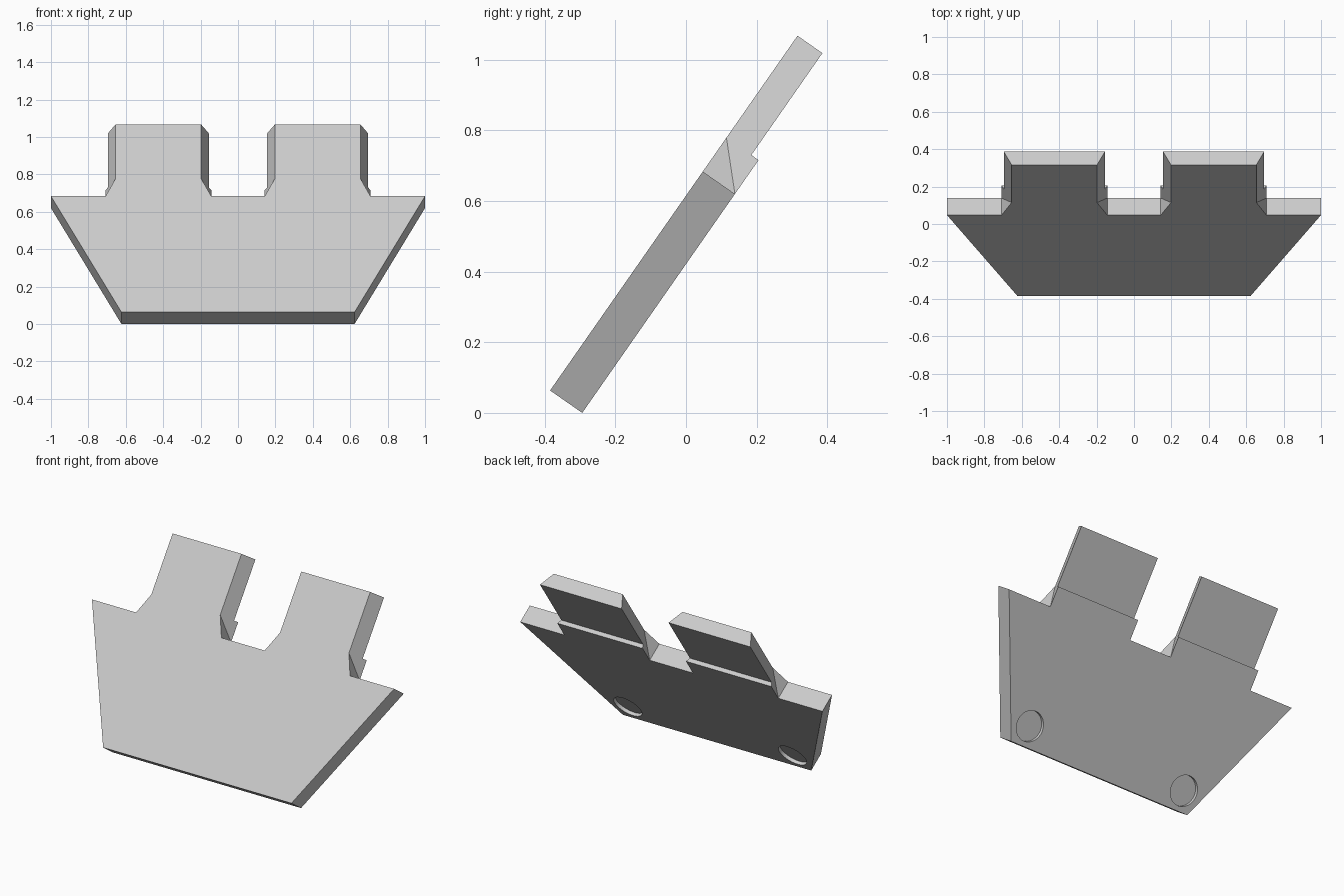
import bpy, bmesh, math
from mathutils import Matrix

cube = bpy.data.objects.get("Cube")
if cube:
    bpy.data.objects.remove(cube, do_unlink=True)

THICK, TAB_THICK = 0.111, 0.086      # body and upper tab thickness
SHOULDER, STEP, TOP = 0.756, 0.873, 1.225   # heights along the plate

grey = bpy.data.materials.new("light grey")
grey.use_nodes = True
grey.diffuse_color = (0.6, 0.6, 0.6, 1)
grey.node_tree.nodes["Principled BSDF"].inputs["Base Color"].default_value = (0.6, 0.6, 0.6, 1)


def make_object(name, bm):
    bmesh.ops.recalc_face_normals(bm, faces=bm.faces[:])
    mesh = bpy.data.meshes.new(name)
    bm.to_mesh(mesh)
    bm.free()
    mesh.materials.append(grey)
    obj = bpy.data.objects.new(name, mesh)
    bpy.context.collection.objects.link(obj)
    return obj


def outline(inner, outer):
    """Closed outline: right half from bottom to centre, then mirrored."""
    half = [(0.623, 0), (1, SHOULDER), (0.708, SHOULDER), (outer, STEP), (outer, TOP),
            (inner, TOP), (inner, STEP), (0.143, SHOULDER)]
    return half + [(-x, y) for x, y in reversed(half)]


# Plate lying flat: narrow front outline lofted to a wider back outline
bm = bmesh.new()
front = [bm.verts.new((x, y, 0)) for x, y in outline(0.198, 0.654)]
back = [bm.verts.new((x, y, -THICK)) for x, y in outline(0.143, 0.708)]
bm.faces.new(front)
bm.faces.new(back)
count = len(front)
for i in range(count):
    j = (i + 1) % count
    a, b, c, d = front[i], front[j], back[j], back[i]
    low, high = sorted((a.co.y, b.co.y))
    if low == a.co.y and abs(low - SHOULDER) < 1e-4 and abs(high - STEP) < 1e-4:
        bm.faces.new((a, b, d))          # flared foot, rising edge
        bm.faces.new((b, c, d))
    elif abs(low - SHOULDER) < 1e-4 and abs(high - STEP) < 1e-4:
        bm.faces.new((a, b, c))          # flared foot, falling edge
        bm.faces.new((a, c, d))
    else:
        bm.faces.new((a, b, c, d))
plate = make_object("slanted_plate", bm)

# Cutters: step behind the tabs and two shallow round recesses
bm = bmesh.new()
box = Matrix.Translation((0, STEP + 0.5, -TAB_THICK - 0.5)) @ Matrix.Diagonal((3, 1, 1, 1))
bmesh.ops.create_cube(bm, size=1, matrix=box)
cutters = [make_object("step_cutter", bm)]
for side, x in (("left", 0.545), ("right", -0.545)):
    bm = bmesh.new()
    bmesh.ops.create_cone(bm, cap_ends=True, segments=32, radius1=0.087, radius2=0.087,
                          depth=0.1, matrix=Matrix.Translation((x, 0.115, -THICK - 0.03)))
    cutters.append(make_object(side + "_recess_cutter", bm))

bpy.context.view_layer.objects.active = plate
plate.select_set(True)
for cutter in cutters:
    cutter.hide_render = True
    mod = plate.modifiers.new(cutter.name, "BOOLEAN")
    mod.operation, mod.solver, mod.object = "DIFFERENCE", "EXACT", cutter
    bpy.ops.object.modifier_apply(modifier=mod.name)
    bpy.data.objects.remove(cutter, do_unlink=True)

# Lean the plate back
plate.location = (0, -0.385, 0.0635)
plate.rotation_euler.x = math.radians(55.1)
bpy.ops.object.shade_smooth_by_angle(angle=math.radians(20))
